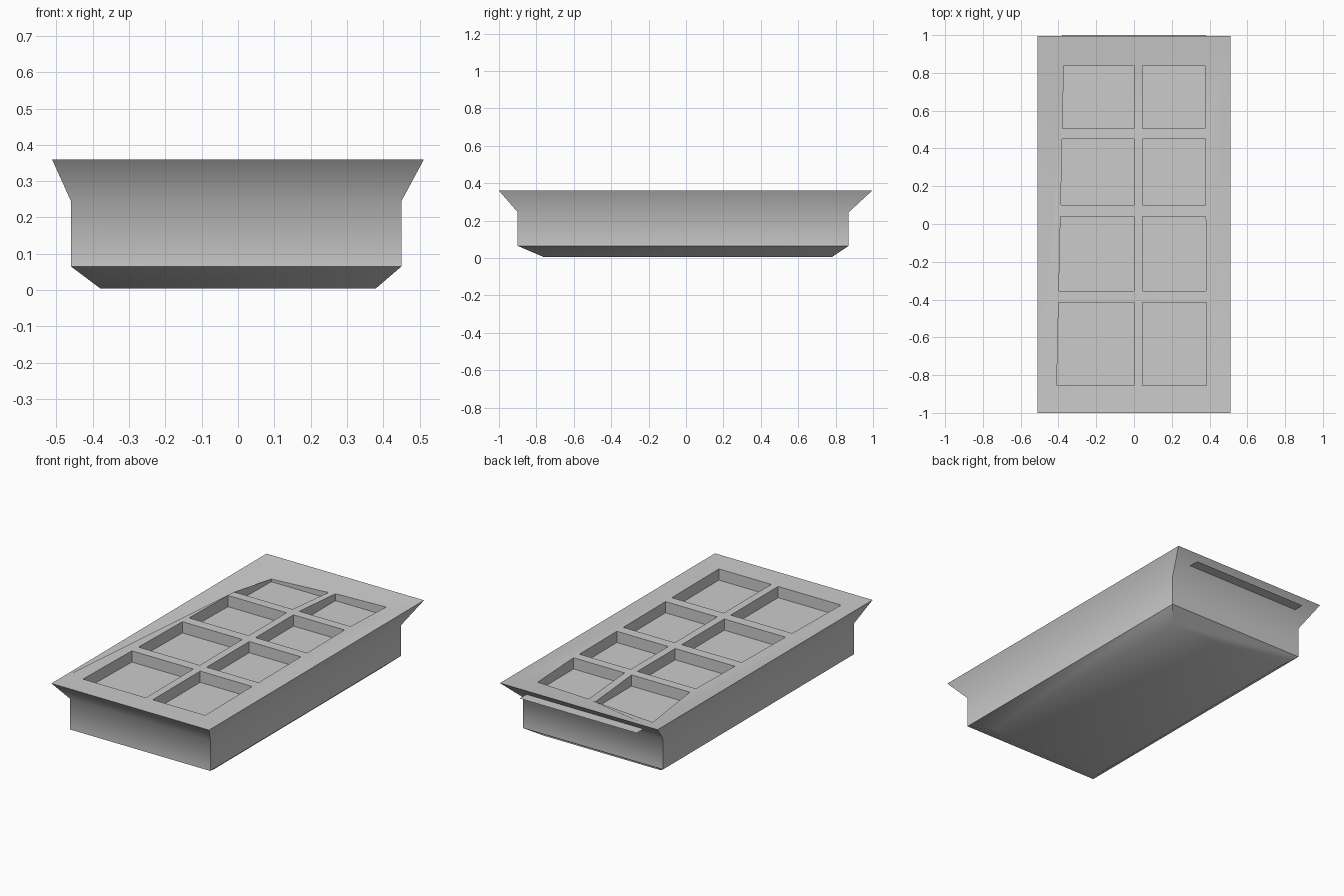
import bpy, bmesh, math

cube = bpy.data.objects.get("Cube")
if cube:
    bpy.data.objects.remove(cube)

grey = bpy.data.materials.new("plain_grey")
colour = (0.6, 0.6, 0.6, 1)
grey.diffuse_color = colour
grey.use_nodes = True
grey.node_tree.nodes["Principled BSDF"].inputs["Base Color"].default_value = colour


def make_object(name, bm):
    mesh = bpy.data.meshes.new(name)
    bm.to_mesh(mesh)
    bm.free()
    mesh.materials.append(grey)
    obj = bpy.data.objects.new(name, mesh)
    bpy.context.collection.objects.link(obj)
    return obj


def ring(bm, x0, x1, y0, y1, z):
    return [bm.verts.new((x, y, z)) for x, y in ((x0, y0), (x1, y0), (x1, y1), (x0, y1))]


# Tray shell: chamfered base, straight wall, flared rim
bm = bmesh.new()
base = ring(bm, -0.38, 0.38, -0.76, 0.78, 0.005)
low = ring(bm, -0.46, 0.45, -0.9, 0.87, 0.065)
high = ring(bm, -0.46, 0.45, -0.9, 0.87, 0.245)
rim = ring(bm, -0.512, 0.512, -1, 0.995, 0.36)
for lower, upper in ((base, low), (low, high), (high, rim)):
    for i in range(4):
        j = (i + 1) % 4
        bm.faces.new((lower[i], lower[j], upper[j], upper[i]))
bm.faces.new(base[::-1])

# Divider grid, narrowing and dipping a little at the back
rows = (-0.855, -0.415, -0.355, 0.04, 0.1, 0.45, 0.505, 0.84)
back_dip = (0.05, 0.03, 0.025, 0.015)
grid = []
for k, y in enumerate(rows):
    columns = (-0.39 + 0.022 * y, 0, 0.045, 0.38 - 0.006 * y)
    last = k == len(rows) - 1
    grid.append([bm.verts.new((x, y, 0.358 - (back_dip[c] if last else 0)))
                 for c, x in enumerate(columns)])

# Compartments: even grid squares sink to the floor, the rest are dividers
floor_z = 0.292
for r in range(7):
    for c in range(3):
        corners = [grid[r][c], grid[r][c + 1], grid[r + 1][c + 1], grid[r + 1][c]]
        if r % 2 or c % 2:
            bm.faces.new(corners)
            continue
        floor = [bm.verts.new((v.co.x, v.co.y, floor_z)) for v in corners]
        bm.faces.new(floor)
        for i in range(4):
            j = (i + 1) % 4
            bm.faces.new((corners[i], floor[i], floor[j], corners[j]))

# Sloping border between rim and dividers
sides = (grid[0], [row[-1] for row in grid], grid[-1][::-1], [row[0] for row in grid][::-1])
for i, side in enumerate(sides):
    bm.faces.new([rim[i], rim[(i + 1) % 4]] + side[::-1])

tray = make_object("tray", bm)
bpy.context.view_layer.objects.active = tray
tray.select_set(True)
bpy.ops.object.shade_smooth_by_angle(angle=math.radians(48))

# Thin lip under the back rim
bm = bmesh.new()
bm.faces.new(ring(bm, -0.38, 0.38, 0.925, 1, 0.307))
make_object("back_lip", bm)
